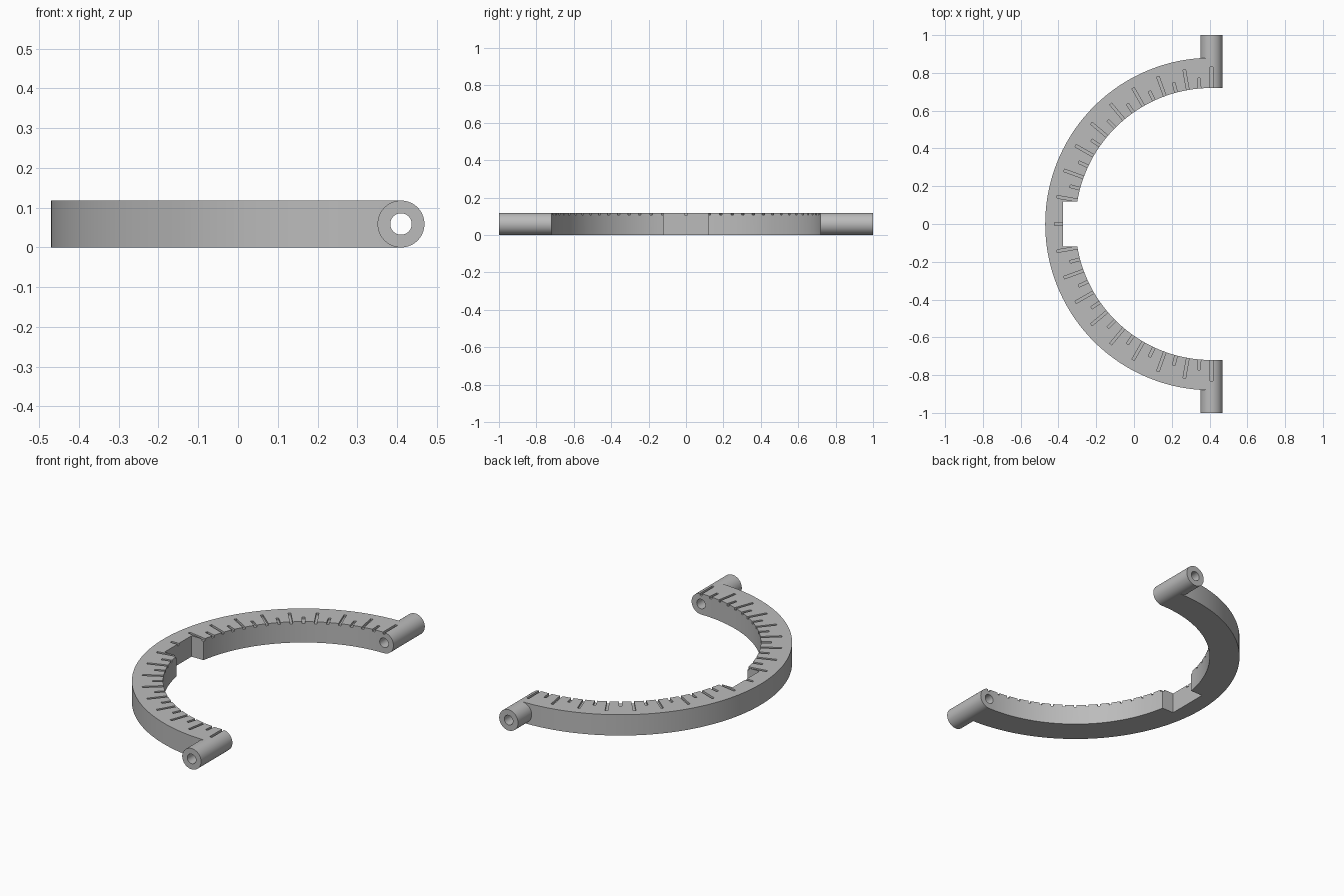
import bpy, bmesh, math
from mathutils import Matrix, Vector

if "Cube" in bpy.data.objects:
    bpy.data.objects.remove(bpy.data.objects["Cube"])

CX, R_OUT, R_IN, H = 0.41, 0.88, 0.72, 0.118
NOTCH_X, NOTCH_Y = -0.375, 0.12
TUBE_R, HOLE_R = H / 2, 0.027

grey = bpy.data.materials.new("plain_grey")
grey.diffuse_color = (0.5, 0.5, 0.5, 1)
grey.use_nodes = True
grey.node_tree.nodes["Principled BSDF"].inputs["Base Color"].default_value = grey.diffuse_color


def make(name, bm, helper=False):
    bmesh.ops.recalc_face_normals(bm, faces=bm.faces)
    me = bpy.data.meshes.new(name)
    bm.to_mesh(me)
    bm.free()
    me.materials.append(grey)
    ob = bpy.data.objects.new(name, me)
    bpy.context.collection.objects.link(ob)
    ob.hide_render = helper
    return ob


def y_cylinder(bm, radius, y0, y1, segs):
    m = Matrix.Translation((CX, (y0 + y1) / 2, H / 2)) @ Matrix.Rotation(math.pi / 2, 4, 'X')
    bmesh.ops.create_cone(bm, cap_ends=True, segments=segs, radius1=radius,
                          radius2=radius, depth=abs(y1 - y0), matrix=m)


def boolean(ob, cutter, op):
    mod = ob.modifiers.new(op.lower(), 'BOOLEAN')
    mod.operation, mod.solver, mod.object = op, 'EXACT', cutter
    bpy.context.view_layer.objects.active = ob
    bpy.ops.object.modifier_apply(modifier=mod.name)
    bpy.data.objects.remove(cutter)


# Half ring outline with a square notch in the middle of the inner edge
def arc(r, a0, a1, n):
    return [(CX - r * math.cos(a0 + (a1 - a0) * i / n),
             r * math.sin(a0 + (a1 - a0) * i / n)) for i in range(n + 1)]


q = math.pi / 2
na = math.asin(NOTCH_Y / R_IN)
outline = (arc(R_OUT, -q, q, 96) + arc(R_IN, q, na, 44)
           + [(NOTCH_X, NOTCH_Y), (NOTCH_X, -NOTCH_Y)] + arc(R_IN, -na, -q, 44))
bm = bmesh.new()
face = bm.faces.new([bm.verts.new((x, y, 0)) for x, y in outline])
top = bmesh.ops.extrude_face_region(bm, geom=[face])
bmesh.ops.translate(bm, vec=(0, 0, H), verts=[v for v in top["geom"] if isinstance(v, bmesh.types.BMVert)])
ring = make("graduated_half_ring", bm)

# Pivot tubes at both ends
bm = bmesh.new()
for s in (-1, 1):
    y_cylinder(bm, TUBE_R, s * R_IN, s * 1.0, 64)
boolean(ring, make("pivot_tubes", bm, True), 'UNION')

# Bores through the tubes
bm = bmesh.new()
for s in (-1, 1):
    y_cylinder(bm, HOLE_R, s * 0.6, s * 1.1, 40)
boolean(ring, make("bore_cutter", bm, True), 'DIFFERENCE')

# Engraved scale: a mark every 5 degrees, longer every 10
bm = bmesh.new()
for k in range(-18, 19):
    r0, r1 = 0.69, (0.83 if k % 2 == 0 else 0.775)
    m = (Matrix.Translation((CX, 0, H)) @ Matrix.Rotation(math.pi - math.radians(5 * k), 4, 'Z')
         @ Matrix.Translation(((r0 + r1) / 2, 0, 0))
         @ Matrix.Diagonal(Vector((r1 - r0, 0.014, 0.024, 1))))
    bmesh.ops.create_cube(bm, size=1, matrix=m)
boolean(ring, make("scale_cutter", bm, True), 'DIFFERENCE')

# Smooth curved walls, sharp edges
bpy.ops.object.select_all(action='DESELECT')
ring.select_set(True)
bpy.context.view_layer.objects.active = ring
bpy.ops.object.shade_smooth_by_angle(angle=math.radians(30))
